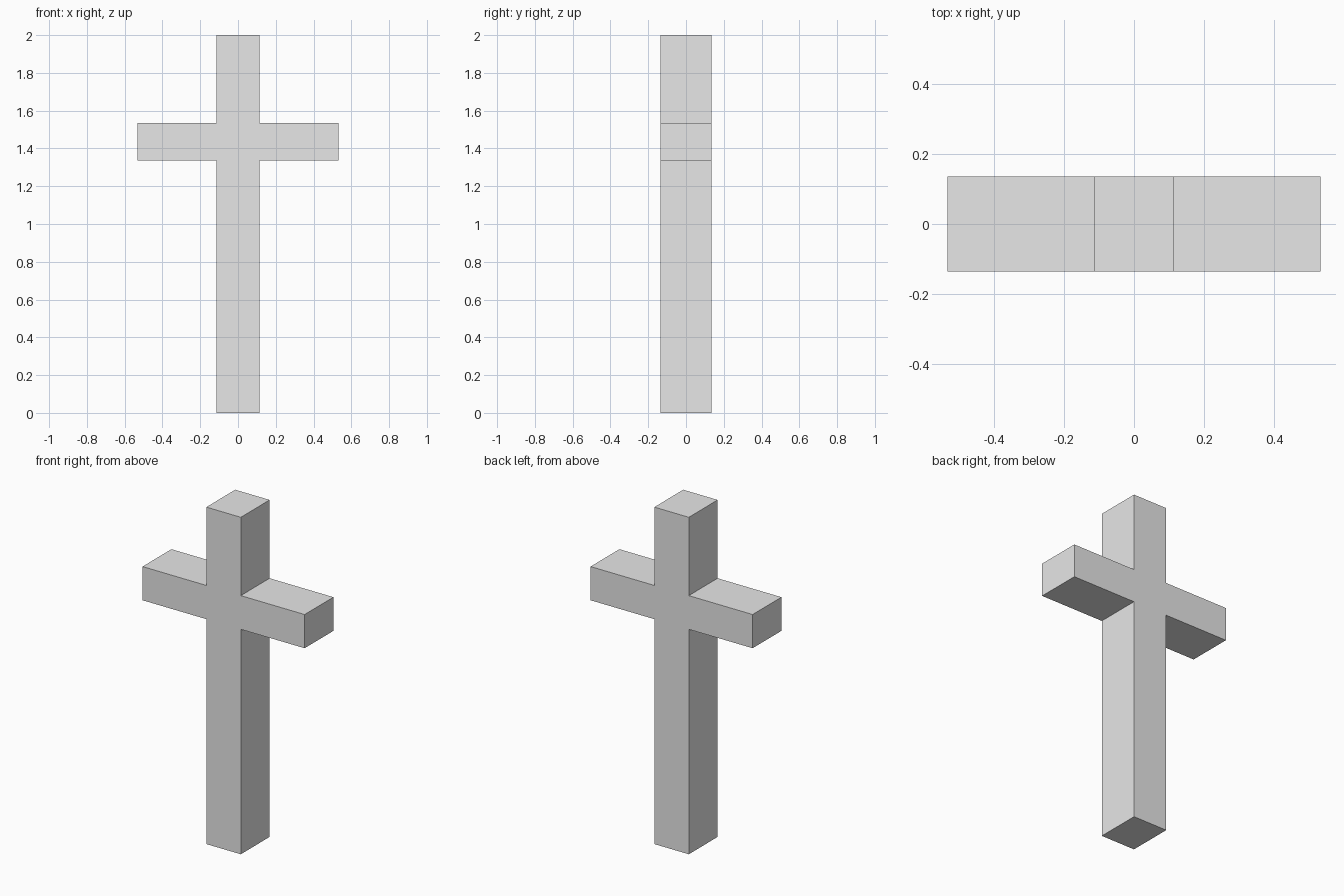
import bpy
import bmesh

# Remove the default object
cube = bpy.data.objects.get("Cube")
if cube:
    bpy.data.objects.remove(cube, do_unlink=True)

# Single plain grey material
GREY = (0.8, 0.8, 0.8, 1.0)
grey = bpy.data.materials.new("plain grey")
grey.use_nodes = True
grey.diffuse_color = GREY
bsdf = next(n for n in grey.node_tree.nodes if n.type == 'BSDF_PRINCIPLED')
bsdf.inputs["Base Color"].default_value = GREY

# Main dimensions
POST, ARM, DEPTH = 0.113, 0.532, 0.135      # half width, half span, half depth
ARM_LOW, ARM_HIGH, TOP = 1.335, 1.535, 2.0

# Right half of the outline, bottom to top, then mirrored for the other half
half = [(POST, 0), (POST, ARM_LOW), (ARM, ARM_LOW),
        (ARM, ARM_HIGH), (POST, ARM_HIGH), (POST, TOP)]
outline = half + [(-x, z) for x, z in reversed(half)]

# Cross: one outline extruded from front to back
bm = bmesh.new()
front = bm.faces.new([bm.verts.new((x, -DEPTH, z)) for x, z in outline])
extruded = bmesh.ops.extrude_face_region(bm, geom=[front], use_keep_orig=True)
back_verts = [g for g in extruded["geom"] if isinstance(g, bmesh.types.BMVert)]
bmesh.ops.translate(bm, verts=back_verts, vec=(0, 2 * DEPTH, 0))
bmesh.ops.recalc_face_normals(bm, faces=bm.faces)

mesh = bpy.data.meshes.new("cross")
bm.to_mesh(mesh)
bm.free()
mesh.materials.append(grey)
cross = bpy.data.objects.new("cross", mesh)
bpy.context.collection.objects.link(cross)
